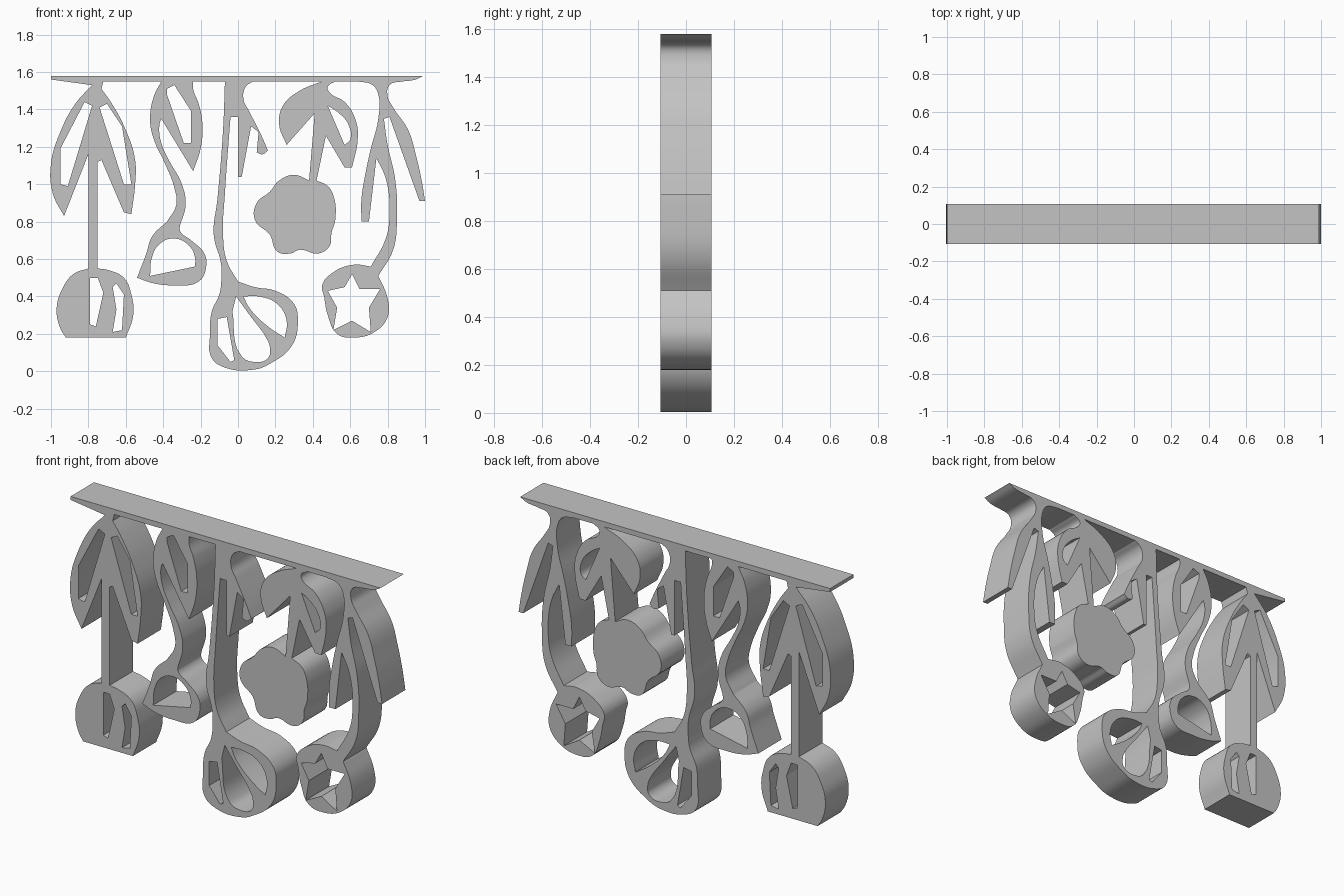
import bpy
import math
from mathutils import Matrix

HALF_DEPTH = 0.107
UNIT = 0.01          # outlines are drawn in hundredths
CURVE_STEPS = 6

default_cube = bpy.data.objects.get("Cube")
if default_cube:
    bpy.data.objects.remove(default_cube, do_unlink=True)

# The single plain grey finish
grey = bpy.data.materials.new("plain_grey")
grey.use_nodes = True
grey.diffuse_color = (0.55, 0.55, 0.55, 1)
grey.node_tree.nodes["Principled BSDF"].inputs["Base Color"].default_value = grey.diffuse_color


def bend(x, z):
    """Outline point that the edge flows smoothly through."""
    return x, z, 'AUTO'


def sharp(x, z):
    """Outline point with a hard corner."""
    return x, z, 'VECTOR'


def add_loop(curve, points):
    """Add one closed loop to a flat curve."""
    spline = curve.splines.new('BEZIER')
    spline.bezier_points.add(len(points) - 1)
    spline.use_cyclic_u = True
    spline.resolution_u = CURVE_STEPS
    for knot, (x, z, handle) in zip(spline.bezier_points, points):
        knot.co = (x * UNIT, z * UNIT, 0)
        knot.handle_left_type = knot.handle_right_type = handle


def cutout(name, outline, *holes):
    """Extrude an outline with holes into an upright slab."""
    curve = bpy.data.curves.new(name, 'CURVE')
    curve.dimensions = '2D'
    curve.fill_mode = 'BOTH'
    curve.extrude = HALF_DEPTH
    for loop in (outline, *holes):
        add_loop(curve, loop)
    part = bpy.data.objects.new(name, curve)
    bpy.context.collection.objects.link(part)
    bpy.ops.object.select_all(action='DESELECT')
    part.select_set(True)
    bpy.context.view_layer.objects.active = part
    bpy.ops.object.convert(target='MESH')
    part = bpy.context.view_layer.objects.active
    part.name = name
    part.data.transform(Matrix.Rotation(math.pi / 2, 4, 'X'))
    bpy.ops.object.mode_set(mode='EDIT')
    bpy.ops.mesh.select_all(action='SELECT')
    bpy.ops.mesh.remove_doubles(threshold=0.0001)
    bpy.ops.mesh.normals_make_consistent(inside=False)
    bpy.ops.object.mode_set(mode='OBJECT')
    bpy.ops.object.shade_smooth_by_angle(angle=math.radians(30))
    part.data.materials.clear()
    part.data.materials.append(grey)


# Top rail that everything hangs from
cutout("top_rail", [
    sharp(-100, 158), sharp(99, 158), bend(95, 156), sharp(88, 155),
    sharp(-72, 155), sharp(-78, 153), sharp(-100, 156)])

# Spatula: leaf crown with a straight stem, then the slotted head
cutout("spatula_leaves_and_stem", [
    sharp(-72, 155), sharp(-78, 153), bend(-87, 143), bend(-95, 128),
    bend(-100, 111), bend(-99, 95), sharp(-93, 83), sharp(-80, 116),
    sharp(-80, 55), sharp(-75, 55), sharp(-75, 112), sharp(-73, 113),
    sharp(-61, 85), sharp(-57, 84), bend(-55, 100), bend(-55, 113),
    bend(-60, 129), bend(-68, 144), sharp(-73, 151)],
    [sharp(-82, 144), sharp(-95, 119), sharp(-95, 100), sharp(-91, 99), sharp(-78, 142)],
    [sharp(-74, 141), sharp(-70, 143), sharp(-62, 131), sharp(-57, 100), sharp(-61, 100)])
cutout("spatula_head", [
    sharp(-80, 55), bend(-88, 52), bend(-94, 44), bend(-97, 33),
    bend(-95, 23), sharp(-92, 18), sharp(-60, 18), bend(-56, 30),
    bend(-57, 41), bend(-61, 50), bend(-69, 54), sharp(-75, 55)],
    [sharp(-79, 50), sharp(-75, 50), sharp(-72, 42), sharp(-76, 24), sharp(-79, 25)],
    [sharp(-67, 45), sharp(-65, 47), sharp(-61, 41), sharp(-62, 22), sharp(-67, 21), sharp(-65, 33)])

# Skimmer: leaf with a wavy stem, then the open head
cutout("skimmer_leaf_and_stem", [
    sharp(-41, 155), bend(-45, 147), bend(-47, 134), bend(-45, 124),
    bend(-39, 111), bend(-34, 98), bend(-33, 89), sharp(-38, 80),
    sharp(-31, 78), bend(-28, 89), bend(-30, 100), bend(-37, 113),
    bend(-41, 122), bend(-42, 132), sharp(-41, 135), sharp(-24, 107),
    bend(-20, 119), bend(-19, 132), bend(-21, 143), bend(-24, 151),
    sharp(-24, 155)],
    [sharp(-38, 151), sharp(-34, 153), sharp(-25, 139), sharp(-25, 122),
     sharp(-29, 122), sharp(-38, 148)])
cutout("skimmer_head", [
    sharp(-38, 80), bend(-46, 72), bend(-49, 63), sharp(-54, 50),
    bend(-45, 47), bend(-34, 46), bend(-21, 48), bend(-17, 56),
    bend(-18, 63), bend(-25, 70), bend(-31, 75), sharp(-31, 78)],
    [sharp(-47, 51), bend(-46, 61), bend(-42, 68), bend(-34, 71),
     bend(-26, 67), bend(-23, 61), sharp(-23, 56)])

# Whisk: long stem with a side twig, then the wired head
cutout("whisk_stem_and_twig", [
    sharp(-7, 155), bend(-8, 129), bend(-11, 92), bend(-13, 73),
    bend(-9, 57), sharp(-9, 46), sharp(0, 48), bend(-6, 59),
    bend(-8, 73), bend(-7, 95), sharp(-4, 136), sharp(0, 136),
    sharp(0, 104), sharp(2, 104), sharp(7, 131), sharp(11, 128),
    sharp(10, 117), bend(13, 116), sharp(16, 118), bend(13, 125),
    bend(6, 139), bend(3, 145), bend(4, 152), sharp(8, 155)])
cutout("whisk_head", [
    sharp(-9, 46), bend(-10, 41), bend(-14, 32), bend(-15, 20),
    bend(-14, 7), bend(-7, 2), bend(9, 1), bend(17, 4),
    bend(29, 14), bend(32, 27), bend(30, 36), bend(20, 43),
    bend(9, 45), sharp(0, 48)],
    [sharp(-11, 28), sharp(-6, 29), sharp(-2, 6), sharp(-4, 5), sharp(-11, 14)],
    [sharp(-1, 40), bend(7, 29), bend(15, 18), bend(17, 13),
     bend(16, 7), bend(9, 5), bend(2, 8), sharp(-3, 32)],
    [sharp(3, 40), bend(11, 40), bend(21, 36), bend(26, 27),
     sharp(25, 18), bend(16, 24), bend(6, 34)])

# Blossom: drooping leaves with a short stem, then the solid flower
cutout("blossom_leaves_and_stem", [
    sharp(45, 155), bend(33, 150), bend(24, 142), bend(22, 132),
    sharp(26, 121), sharp(41, 138), sharp(38, 102), sharp(42, 102),
    sharp(47, 126), sharp(57, 109), sharp(61, 109), bend(64, 124),
    bend(63, 134), bend(57, 144), bend(49, 149), bend(48, 152),
    sharp(52, 155)],
    [sharp(48, 142), bend(54, 138), bend(59, 132), bend(60, 124), sharp(57, 121)])
cutout("blossom_flower", [
    sharp(38, 102), bend(30, 105), bend(22, 102), bend(17, 96),
    bend(10, 90), bend(9, 81), bend(17, 73), bend(21, 64),
    bend(28, 63), bend(33, 65), bend(43, 63), bend(49, 67),
    bend(50, 74), bend(52, 81), bend(51, 94), bend(48, 99),
    sharp(42, 102)])

# Cutter: curved stem with two long leaves, then the ring with a star opening
cutout("cutter_leaves_and_stem", [
    sharp(64, 155), bend(72, 153), bend(75, 148), bend(75, 135),
    bend(71, 119), bend(68, 105), bend(66, 92), sharp(66, 80),
    sharp(70, 80), sharp(74, 114), bend(79, 103), bend(81, 84),
    bend(79, 71), sharp(71, 56), sharp(75, 51), bend(83, 65),
    bend(85, 81), bend(84, 103), bend(80, 121), sharp(78, 135),
    sharp(81, 136), sharp(97, 91), sharp(100, 91), bend(98, 103),
    bend(95, 116), bend(91, 129), bend(83, 141), bend(80, 147),
    bend(81, 153), sharp(88, 155)])
cutout("cutter_star_ring", [
    sharp(71, 56), bend(62, 57), bend(51, 53), bend(45, 46),
    bend(46, 40), bend(48, 30), bend(53, 20), bend(62, 18),
    bend(73, 21), bend(80, 29), bend(80, 39), sharp(75, 51)],
    [sharp(61, 52), sharp(65, 44), sharp(76, 44), sharp(70, 34), sharp(71, 21),
     sharp(61, 27), sharp(51, 22), sharp(53, 34), sharp(48, 43), sharp(57, 45)])
